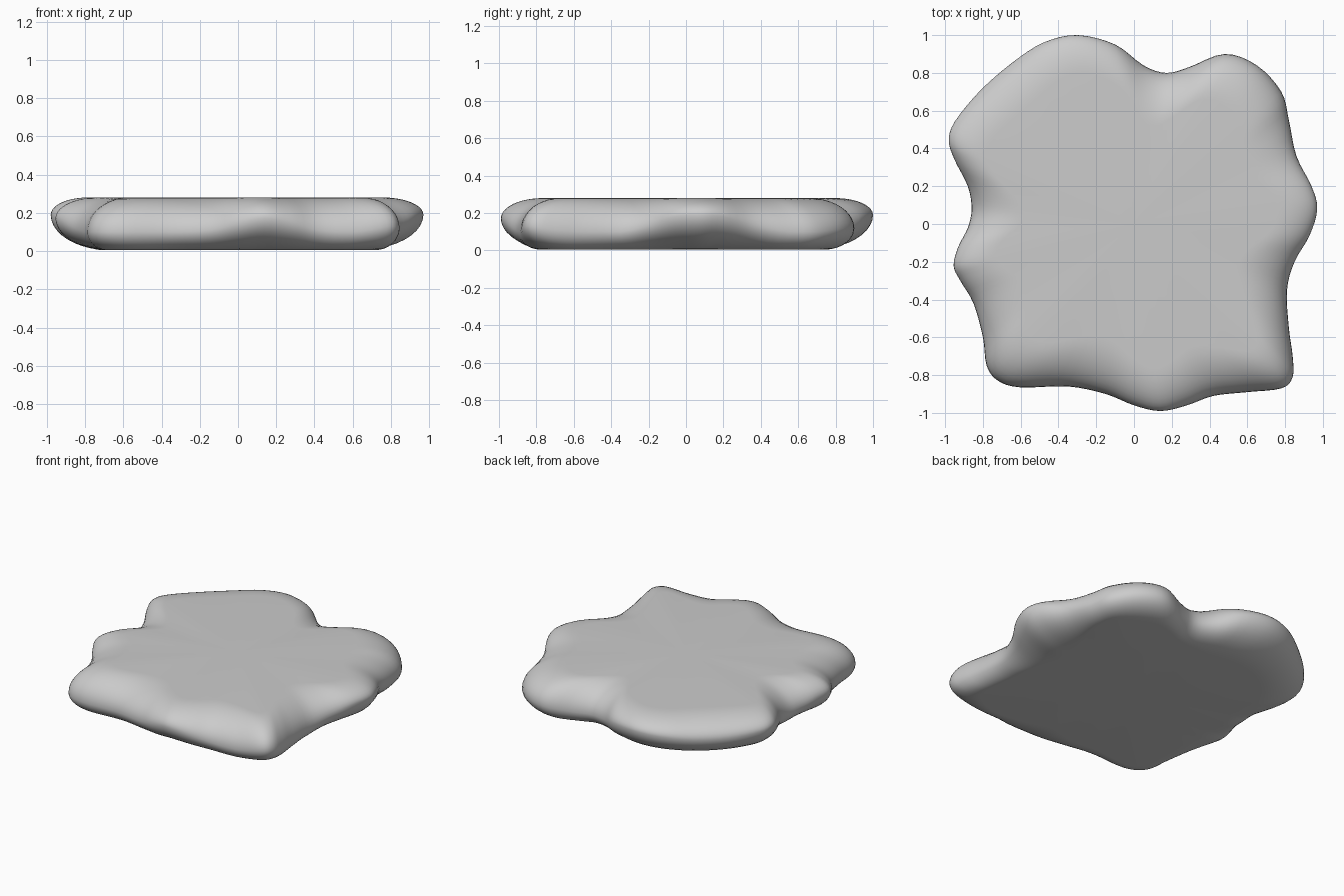
import bpy, bmesh, math
from mathutils import Vector

if "Cube" in bpy.data.objects:
    bpy.data.objects.remove(bpy.data.objects["Cube"])

TOP, BOTTOM = 0.28, 0.005
# Rim outline: x, y, and how high the bulge sits (0 = low and square, 1 = high lobe)
RIM = [
    (-.30, 1.0, 1), (-.10, .95, .8), (.05, .84, .2), (.17, .80, 0), (.29, .83, 0),
    (.48, .90, .2), (.65, .84, .2), (.78, .70, 0), (.82, .55, 0), (.86, .36, .4),
    (.94, .20, .9), (.97, .08, 1), (.93, -.06, .9), (.85, -.20, .4), (.81, -.35, 0),
    (.82, -.55, 0), (.84, -.70, .1), (.84, -.81, .3), (.78, -.87, .3), (.60, -.89, 0),
    (.42, -.91, .1), (.28, -.96, .5), (.14, -.99, .8), (0, -.96, .5), (-.15, -.90, .1),
    (-.35, -.86, 0), (-.60, -.865, 0), (-.72, -.83, 0), (-.78, -.75, 0), (-.80, -.60, 0),
    (-.85, -.42, .2), (-.92, -.30, .6), (-.955, -.22, .8), (-.93, -.12, .7), (-.88, -.02, .3),
    (-.86, .08, .1), (-.88, .20, .4), (-.95, .34, .8), (-.98, .44, 1), (-.95, .54, .9),
    (-.82, .70, .7), (-.65, .85, .7), (-.48, .96, .9),
]


def smooth_loop(points, steps):
    """Closed Catmull-Rom curve through the points."""
    pts, out = [Vector(p) for p in points], []
    n = len(pts)
    for i in range(n):
        a, b, c, d = (pts[(i + k) % n] for k in (-1, 0, 1, 2))
        for s in range(steps):
            t = s / steps
            out.append(0.5 * (2 * b + (c - a) * t + (2 * a - 5 * b + 4 * c - d) * t * t
                              + (3 * b - a - 3 * c + d) * t ** 3))
    return out


# Slab: rounded rim sections stacked in rings, capped by flat top and bottom
rim = smooth_loop(RIM, 4)
bm = bmesh.new()
rings = []
N = 20
for j in range(N + 1):
    a = -math.pi / 2 + math.pi * j / N
    ring = []
    for p in rim:
        k = min(max(p.z, 0), 1)
        mid = 0.10 + 0.09 * k
        if a < 0:
            inset, height = 0.14 + 0.20 * k, mid - BOTTOM
        else:
            inset, height = 0.29 - 0.08 * k, TOP - mid
        r = math.hypot(p.x, p.y)
        f = 1 - inset * (1 - max(math.cos(a), 0)) / r
        ring.append(bm.verts.new((p.x * f, p.y * f, mid + height * math.sin(a))))
    rings.append(ring)
n = len(rim)
for lo, hi in zip(rings, rings[1:]):
    for i in range(n):
        bm.faces.new((lo[i], lo[(i + 1) % n], hi[(i + 1) % n], hi[i]))

# Caps
for ring, z in ((rings[0], BOTTOM), (rings[-1], TOP)):
    centre = bm.verts.new((0, 0, z))
    for i in range(n):
        bm.faces.new((ring[i], ring[(i + 1) % n], centre))
bmesh.ops.recalc_face_normals(bm, faces=bm.faces)

mesh = bpy.data.meshes.new("stone_slab")
bm.to_mesh(mesh)
bm.free()
slab = bpy.data.objects.new("stone_slab", mesh)
bpy.context.collection.objects.link(slab)
for poly in mesh.polygons:
    poly.use_smooth = True
